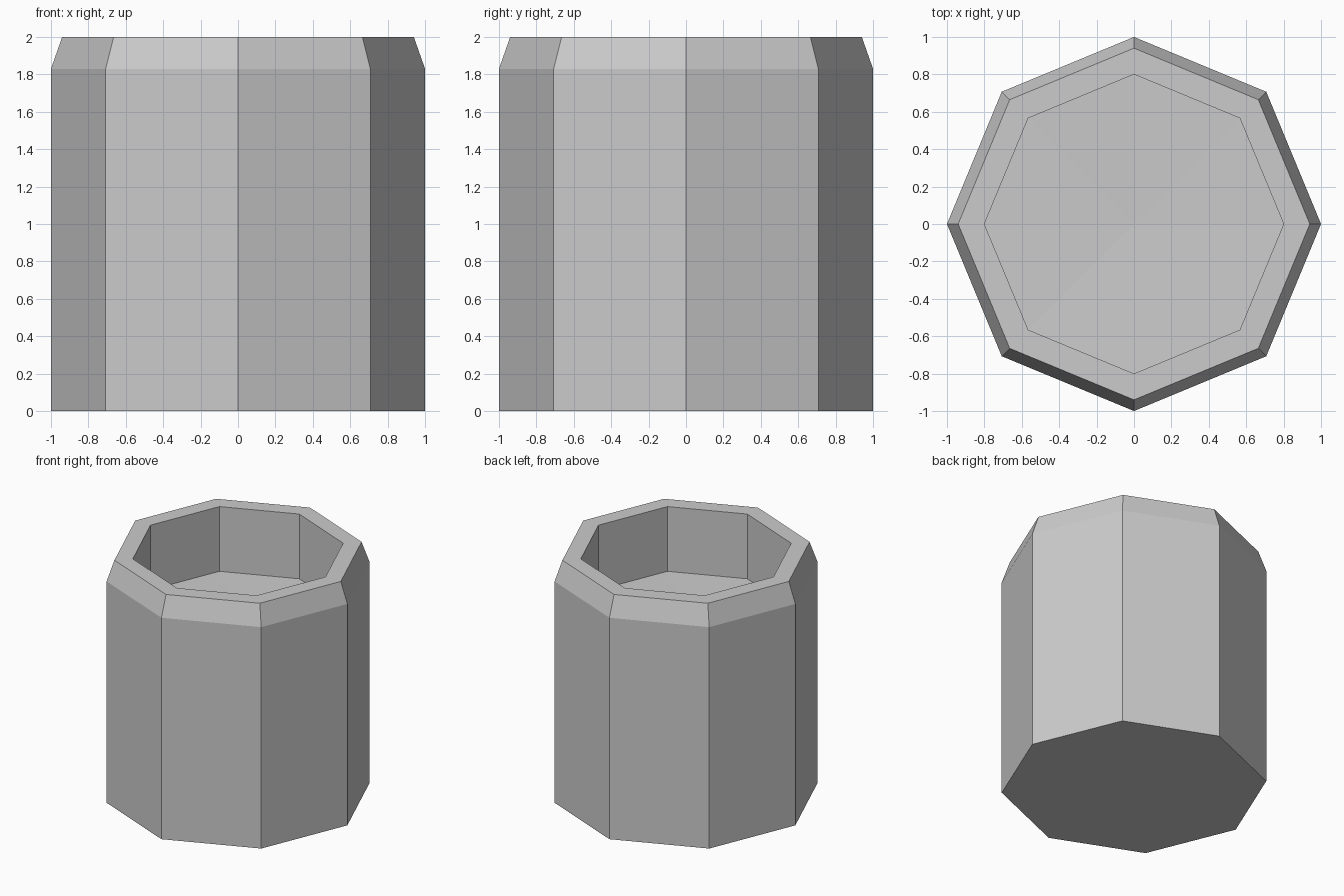
import bpy, bmesh
from math import cos, sin, tau

if "Cube" in bpy.data.objects:
    bpy.data.objects.remove(bpy.data.objects["Cube"])

SIDES = 8
# Outer wall, chamfer, rim and recess as (radius, height)
PROFILE = [(1.0, 0.0), (1.0, 1.83), (0.94, 2.0), (0.8, 2.0), (0.8, 1.465)]
FLOOR_CENTRE = 1.445  # recess floor dips very slightly

bm = bmesh.new()
rings = [[bm.verts.new((r * cos(tau * i / SIDES), r * sin(tau * i / SIDES), z))
          for i in range(SIDES)] for r, z in PROFILE]

# Walls between neighbouring rings
for low, high in zip(rings, rings[1:]):
    for i in range(SIDES):
        j = (i + 1) % SIDES
        bm.faces.new((low[i], low[j], high[j], high[i]))

# Flat underside and dished recess floor
bm.faces.new(list(reversed(rings[0])))
centre = bm.verts.new((0, 0, FLOOR_CENTRE))
for i in range(SIDES):
    bm.faces.new((rings[-1][i], rings[-1][(i + 1) % SIDES], centre))

bmesh.ops.recalc_face_normals(bm, faces=bm.faces[:])
mesh = bpy.data.meshes.new("octagonal_pot")
bm.to_mesh(mesh)
bm.free()
bpy.context.collection.objects.link(bpy.data.objects.new("octagonal_pot", mesh))
